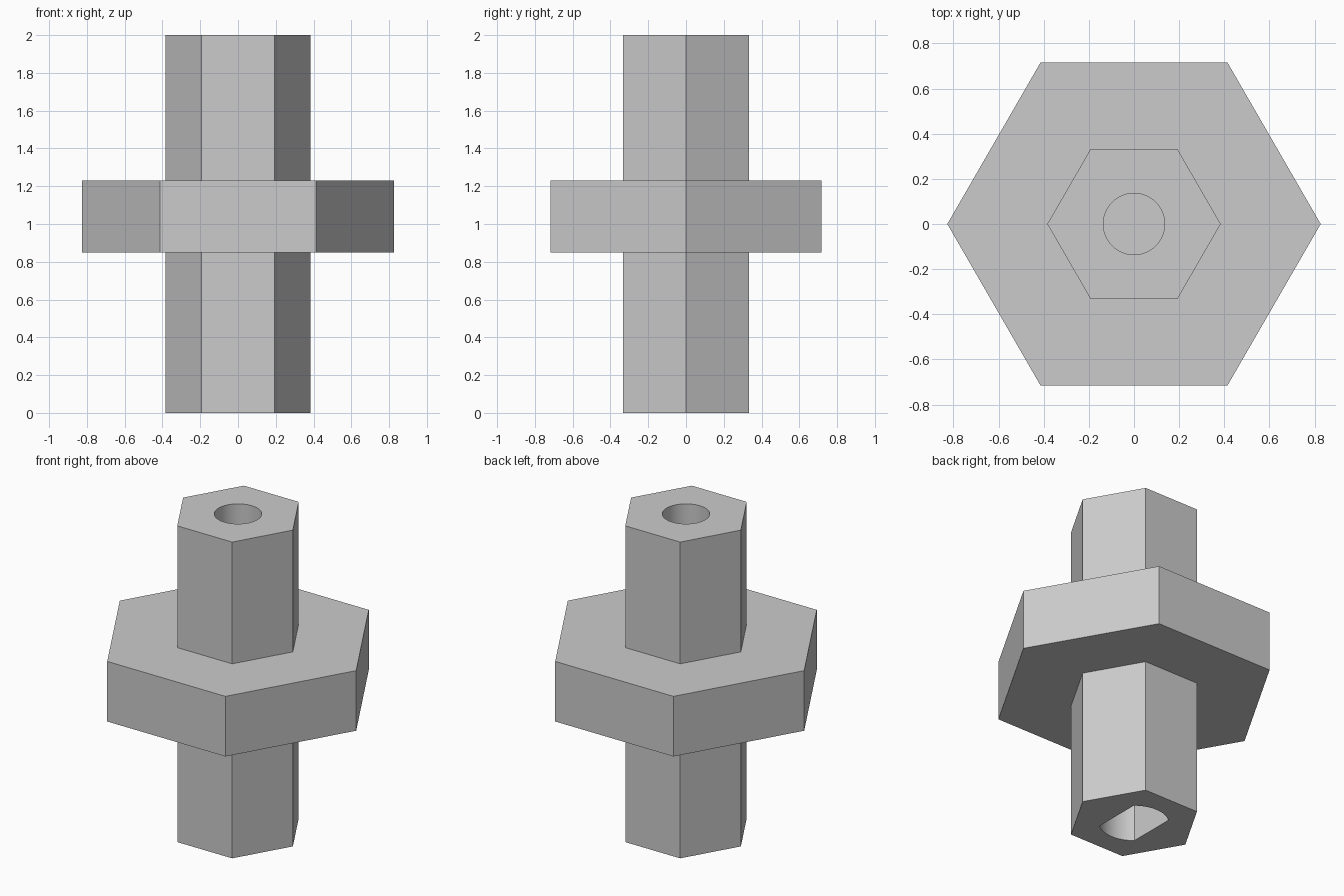
import bpy, bmesh
from math import cos, sin, pi, acos

if "Cube" in bpy.data.objects:
    bpy.data.objects.remove(bpy.data.objects["Cube"], do_unlink=True)

HEIGHT = 2.0
SHAFT_R, FLANGE_R = 0.384, 0.827
FLANGE_Z = (0.85, 1.23)
HOLE_R, HOLE_DEPTH = 0.136, 0.75
BORE_R, BORE_FLAT, BORE_DEPTH = 0.2, 0.13, 0.7

grey = bpy.data.materials.new("plain_grey")
grey.use_nodes = True
colour = (0.6, 0.6, 0.6, 1)
grey.diffuse_color = colour
grey.node_tree.nodes["Principled BSDF"].inputs["Base Color"].default_value = colour


def ring(radius, count):
    return [(radius * cos(2 * pi * i / count), radius * sin(2 * pi * i / count))
            for i in range(count)]


def double_flat(radius, flat, steps):
    """Circle outline with two opposite flats facing along x."""
    start = acos(flat / radius)
    points = []
    for side in (0, pi):
        for i in range(steps + 1):
            a = side + start + (pi - 2 * start) * i / steps
            points.append((radius * cos(a), radius * sin(a)))
    return points


def prism(name, outline, z0, z1):
    """Extrude a closed outline from z0 to z1."""
    bm = bmesh.new()
    base = bm.faces.new([bm.verts.new((x, y, z0)) for x, y in outline])
    top = bmesh.ops.extrude_face_region(bm, geom=[base], use_keep_orig=True)
    moved = [v for v in top["geom"] if isinstance(v, bmesh.types.BMVert)]
    bmesh.ops.translate(bm, vec=(0, 0, z1 - z0), verts=moved)
    bmesh.ops.recalc_face_normals(bm, faces=bm.faces)
    mesh = bpy.data.meshes.new(name)
    bm.to_mesh(mesh)
    bm.free()
    mesh.materials.append(grey)
    obj = bpy.data.objects.new(name, mesh)
    bpy.context.collection.objects.link(obj)
    return obj


def activate(obj):
    bpy.ops.object.select_all(action="DESELECT")
    obj.select_set(True)
    bpy.context.view_layer.objects.active = obj


def cut(target, cutter):
    """Subtract the cutter and discard it."""
    cutter.hide_render = True
    mod = target.modifiers.new("cut", "BOOLEAN")
    mod.operation, mod.solver, mod.object = "DIFFERENCE", "EXACT", cutter
    activate(target)
    bpy.ops.object.modifier_apply(modifier=mod.name)
    bpy.data.objects.remove(cutter, do_unlink=True)


# Hexagonal shaft and flange
shaft = prism("hex_shaft", ring(SHAFT_R, 6), 0, HEIGHT)
flange = prism("hex_flange", ring(FLANGE_R, 6), *FLANGE_Z)

# Round blind hole in the top, double-flat socket in the bottom
cut(shaft, prism("top_hole", ring(HOLE_R, 64), HEIGHT - HOLE_DEPTH, HEIGHT + 0.1))
cut(shaft, prism("bottom_socket", double_flat(BORE_R, BORE_FLAT, 20), -0.1, BORE_DEPTH))

# Smooth hole walls, crisp edges elsewhere
activate(shaft)
bpy.ops.object.shade_smooth_by_angle(angle=pi / 6)
